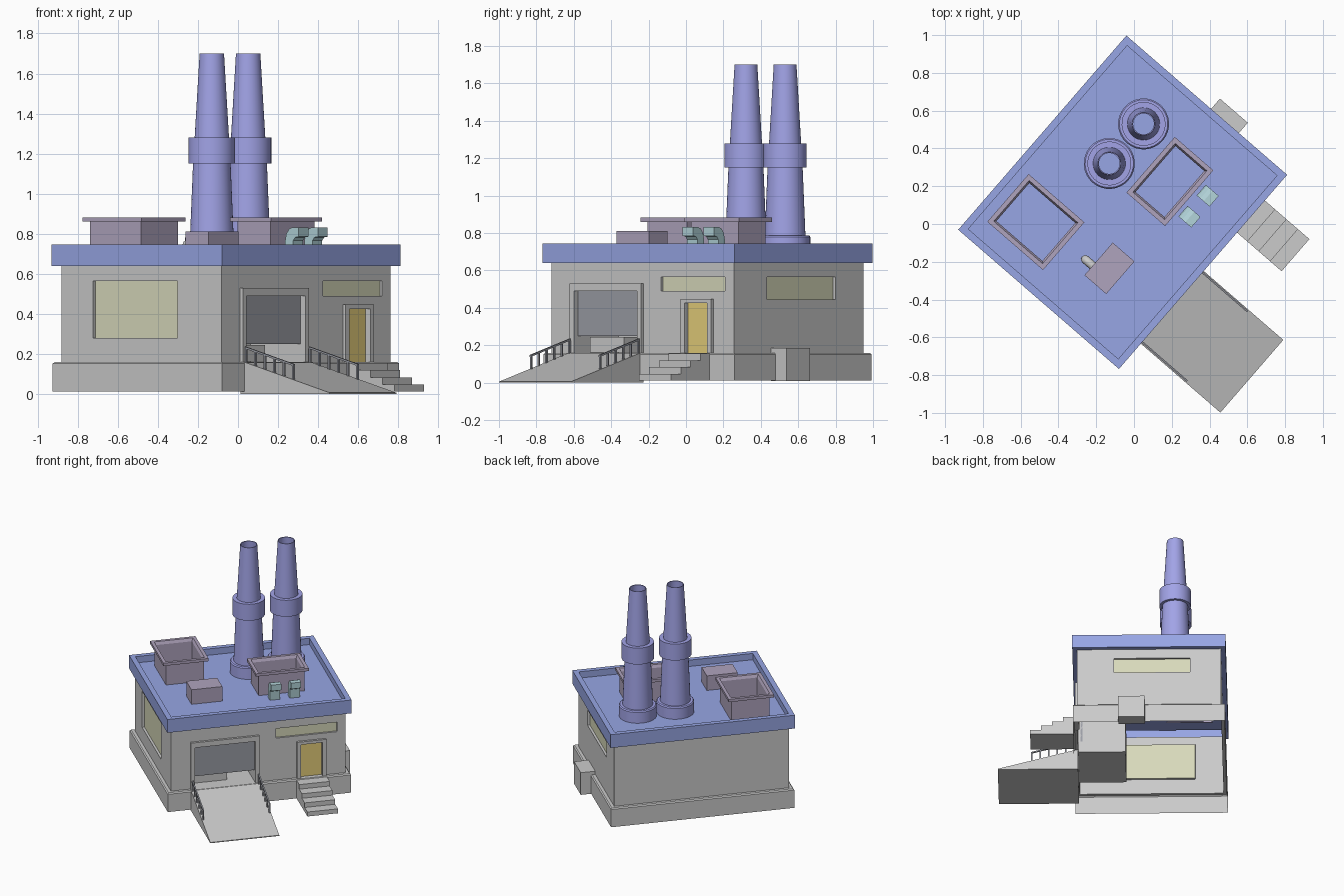
import bpy, bmesh, math
from mathutils import Matrix, Vector

if "Cube" in bpy.data.objects:
    bpy.data.objects.remove(bpy.data.objects["Cube"])

# The building is laid out square, then turned about z into place
PLACE = Matrix.Translation((-0.06, 0.115, 0)) @ Matrix.Rotation(math.radians(49.1), 4, 'Z')


def paint(name, r, g, b):
    m = bpy.data.materials.new(name)
    m.diffuse_color = (r, g, b, 1)
    m.use_nodes = True
    m.node_tree.nodes["Principled BSDF"].inputs["Base Color"].default_value = m.diffuse_color
    return m


ROOF = paint("roof_blue", 0.31, 0.38, 0.78)
STACK = paint("stack_blue", 0.36, 0.37, 0.80)
PURPLE = paint("dusty_purple", 0.43, 0.37, 0.51)
TEAL = paint("vent_teal", 0.45, 0.66, 0.70)
GLASS = paint("window_olive", 0.69, 0.70, 0.50)
YELLOW = paint("door_yellow", 0.80, 0.63, 0.20)
DARK = paint("shutter_grey", 0.33, 0.34, 0.38)


def finish(name, bm, mat=None):
    bmesh.ops.remove_doubles(bm, verts=bm.verts, dist=1e-5)
    bmesh.ops.recalc_face_normals(bm, faces=bm.faces)
    me = bpy.data.meshes.new(name)
    bm.to_mesh(me)
    bm.free()
    ob = bpy.data.objects.new(name, me)
    bpy.context.collection.objects.link(ob)
    ob.matrix_world = PLACE
    if mat:
        me.materials.append(mat)
    return ob


def quad(bm, pts):
    return bm.faces.new([bm.verts.new(p) for p in pts])


def boxes(name, spans, mat=None):
    """One object from boxes given as (x0, x1, y0, y1, z0, z1)."""
    bm = bmesh.new()
    for x0, x1, y0, y1, z0, z1 in spans:
        m = Matrix.Translation(((x0 + x1) / 2, (y0 + y1) / 2, (z0 + z1) / 2)) \
            @ Matrix.Diagonal((x1 - x0, y1 - y0, z1 - z0, 1))
        bmesh.ops.create_cube(bm, size=1, matrix=m)
    return finish(name, bm, mat)


def rect_loft(name, rings, mat=None, centre=(0, 0), cap=False):
    """Skin through rectangles given as (half_x, half_y, z)."""
    bm = bmesh.new()
    loops = [[bm.verts.new((centre[0] + sx * hx, centre[1] + sy * hy, z))
              for sx, sy in ((-1, -1), (1, -1), (1, 1), (-1, 1))] for hx, hy, z in rings]
    for a, b in zip(loops, loops[1:]):
        for i in range(4):
            j = (i + 1) % 4
            bm.faces.new((a[i], a[j], b[j], b[i]))
    if cap:
        bm.faces.new(loops[-1])
    return finish(name, bm, mat)


def prism(name, profile, x0, x1, mat=None):
    """Extrude a (y, z) outline along x."""
    bm = bmesh.new()
    f = quad(bm, [(x0, y, z) for y, z in profile])
    r = bmesh.ops.extrude_face_region(bm, geom=[f])
    bmesh.ops.translate(bm, vec=(x1 - x0, 0, 0),
                        verts=[v for v in r['geom'] if isinstance(v, bmesh.types.BMVert)])
    return finish(name, bm, mat)


def wall(name, at, u0, u1, holes, z0=0.16, z1=0.64):
    """Flat wall with recessed openings (u0, u1, z0, z1, depth, panel name, material)."""
    bm = bmesh.new()
    us = sorted({u0, u1, *[h[0] for h in holes], *[h[1] for h in holes]})
    zs = sorted({z0, z1, *[h[2] for h in holes], *[h[3] for h in holes]})
    for a, b in zip(us, us[1:]):
        for c, d in zip(zs, zs[1:]):
            mu, mz = (a + b) / 2, (c + d) / 2
            if not any(h[0] < mu < h[1] and h[2] < mz < h[3] for h in holes):
                quad(bm, [at(a, c, 0), at(b, c, 0), at(b, d, 0), at(a, d, 0)])
    for a, b, c, d, dep, panel, mat in holes:
        rim = [(a, c), (b, c), (b, d), (a, d)]
        for p, q in zip(rim, rim[1:] + rim[:1]):
            quad(bm, [at(*p, 0), at(*q, 0), at(*q, dep), at(*p, dep)])
        if panel:
            pb = bmesh.new()
            quad(pb, [at(*p, dep) for p in rim])
            finish(panel, pb, mat)
    finish(name, bm)


WX, WY = 0.645, 0.528

# Walls and plinth
wall("front_wall", lambda u, z, d: (u, -WY + d, z), -WX, WX, [
    (-0.473, -0.025, 0.16, 0.49, 0.03, None, None),
    (0.31, 0.47, 0.16, 0.425, 0.012, "entry_door", YELLOW),
    (0.13, 0.582, 0.49, 0.565, 0.015, "front_window", GLASS)])
wall("left_wall", lambda u, z, d: (-WX + d, u, z), -WY, WY,
     [(-0.24, 0.32, 0.28, 0.565, 0.018, "left_window", GLASS)])
wall("right_wall", lambda u, z, d: (WX - d, u, z), -WY, WY,
     [(-0.257, 0.30, 0.445, 0.565, 0.018, "right_window", GLASS)])
wall("back_wall", lambda u, z, d: (u, WY - d, z), -WX, WX, [])
rect_loft("plinth", [(0.676, 0.559, 0.012), (0.676, 0.559, 0.152), (0.668, 0.551, 0.16), (WX, WY, 0.16)])

# Roof slab with parapet
rect_loft("roof", [(WX, WY, 0.64), (0.68, 0.563, 0.64), (0.68, 0.563, 0.745),
                   (0.642, 0.525, 0.745), (0.642, 0.525, 0.695)], ROOF, cap=True)

# Loading bay: frame, half-raised shutter, room and crate
yf = -WY - 0.018
boxes("bay_frame", [(-0.502, -0.473, yf, -WY, 0.155, 0.49), (-0.025, 0.004, yf, -WY, 0.155, 0.49),
                    (-0.502, 0.004, yf, -WY, 0.49, 0.53)])
boxes("bay_shutter", [(-0.473, -0.025, -WY + 0.015, -WY + 0.03, 0.25, 0.49)], DARK)
room = bmesh.new()
bmesh.ops.create_cube(room, size=1, matrix=Matrix.Translation((-0.249, -0.34, 0.325))
                      @ Matrix.Diagonal((0.448, 0.316, 0.33, 1)))
bmesh.ops.delete(room, geom=[f for f in room.faces if f.calc_center_median().y < -0.49], context='FACES')
finish("bay_room", room)
boxes("bay_crate", [(-0.45, -0.21, -0.44, -0.30, 0.161, 0.245)])

# Entry door frame and steps
boxes("door_frame", [(0.282, 0.31, yf, -WY, 0.155, 0.425), (0.47, 0.498, yf, -WY, 0.155, 0.425),
                     (0.282, 0.498, yf, -WY, 0.425, 0.447)])
steps = [(-0.555, 0.012)]
for i in range(4):
    top, y = 0.155 - 0.036 * i, -0.555 - 0.08 * i
    steps += [(y, top), (y - 0.08, top)]
steps.append((-0.875, 0.012))
prism("entry_steps", steps, 0.275, 0.50)

# Ramp with sloping hand rails
prism("ramp", [(-0.53, 0.0), (-0.53, 0.158), (-0.56, 0.158), (-1.12, 0.006), (-1.12, 0.0)], -0.503, 0.006)


def ramp_z(y):
    return 0.158 + (y + 0.56) * 0.152 / 0.56


for side, x in (("left", -0.492), ("right", -0.004)):
    r = 0.005
    a, b = -0.555, -0.878
    boxes(side + "_rail_posts", [(x - r, x + r, y - r, y + r, ramp_z(y) - 0.005, ramp_z(y) + 0.068)
                                 for y in [-0.872 + i * 0.0625 for i in range(6)]], DARK)
    za, zb = ramp_z(a) + 0.072, ramp_z(b) + 0.072
    prism(side + "_hand_rail", [(a, za + r), (a, za - r), (b, zb - r), (b, zb + r)], x - r, x + r, DARK)

# Meter cabinet at the right wall
boxes("side_cabinet", [(WX, 0.752, -0.225, -0.03, 0.01, 0.185)])

# Twin chimneys, open at the top
PROFILE = [(0.135, 0.69), (0.135, 0.78), (0.128, 0.788), (0.109, 0.788), (0.094, 1.15), (0.116, 1.15),
           (0.116, 1.28), (0.086, 1.28), (0.061, 1.70), (0.055, 1.70), (0.078, 1.30)]
N = 32
for name, cx in (("left_chimney", 0.109), ("right_chimney", 0.386)):
    bm = bmesh.new()
    rings = [[bm.verts.new((cx + r * math.cos(2 * math.pi * i / N), 0.188 + r * math.sin(2 * math.pi * i / N), z))
              for i in range(N)] for r, z in PROFILE]
    for p, q in zip(rings, rings[1:]):
        for i in range(N):
            j = (i + 1) % N
            bm.faces.new((p[i], p[j], q[j], q[i]))
    ob = finish(name, bm, STACK)
    bpy.ops.object.select_all(action='DESELECT')
    ob.select_set(True)
    bpy.context.view_layer.objects.active = ob
    bpy.ops.object.shade_smooth_by_angle(angle=math.radians(30))

# Open roof hoppers with overhanging rims
for name, c, hx, hy in (("left_hopper", (-0.38, 0.279), 0.167, 0.195),
                        ("right_hopper", (0.247, -0.117), 0.195, 0.135)):
    rect_loft(name, [(hx + d, hy + d, z) for d, z in (
        (-0.026, 0.69), (-0.026, 0.86), (0, 0.86), (0, 0.882), (-0.024, 0.882), (-0.034, 0.86),
        (-0.034, 0.69))], PURPLE, c)

# Roof unit with a bent pipe behind it
boxes("roof_unit", [(-0.424, -0.196, -0.252, -0.10, 0.69, 0.81)], PURPLE)
cu = bpy.data.curves.new("roof_pipe", 'CURVE')
cu.dimensions = '3D'
cu.bevel_depth = 0.023
cu.bevel_resolution = 2
sp = cu.splines.new('POLY')
path = [(-0.11, 0.755), (-0.07, 0.755), (-0.055, 0.748), (-0.048, 0.733), (-0.048, 0.69)]
sp.points.add(len(path) - 1)
for pt, (y, z) in zip(sp.points, path):
    pt.co = (-0.358, y, z, 1)
pipe = bpy.data.objects.new("roof_pipe", cu)
bpy.context.collection.objects.link(pipe)
pipe.matrix_world = PLACE

# Curved roof vents facing the front
VENT = [(-0.272, 0.69), (-0.272, 0.765), (-0.28, 0.80), (-0.298, 0.823), (-0.32, 0.832), (-0.362, 0.832),
        (-0.362, 0.785), (-0.338, 0.782), (-0.325, 0.765), (-0.322, 0.69)]
for name, x in (("left_vent", 0.174), ("right_vent", 0.321)):
    prism(name, VENT, x - 0.037, x + 0.037, TEAL)
